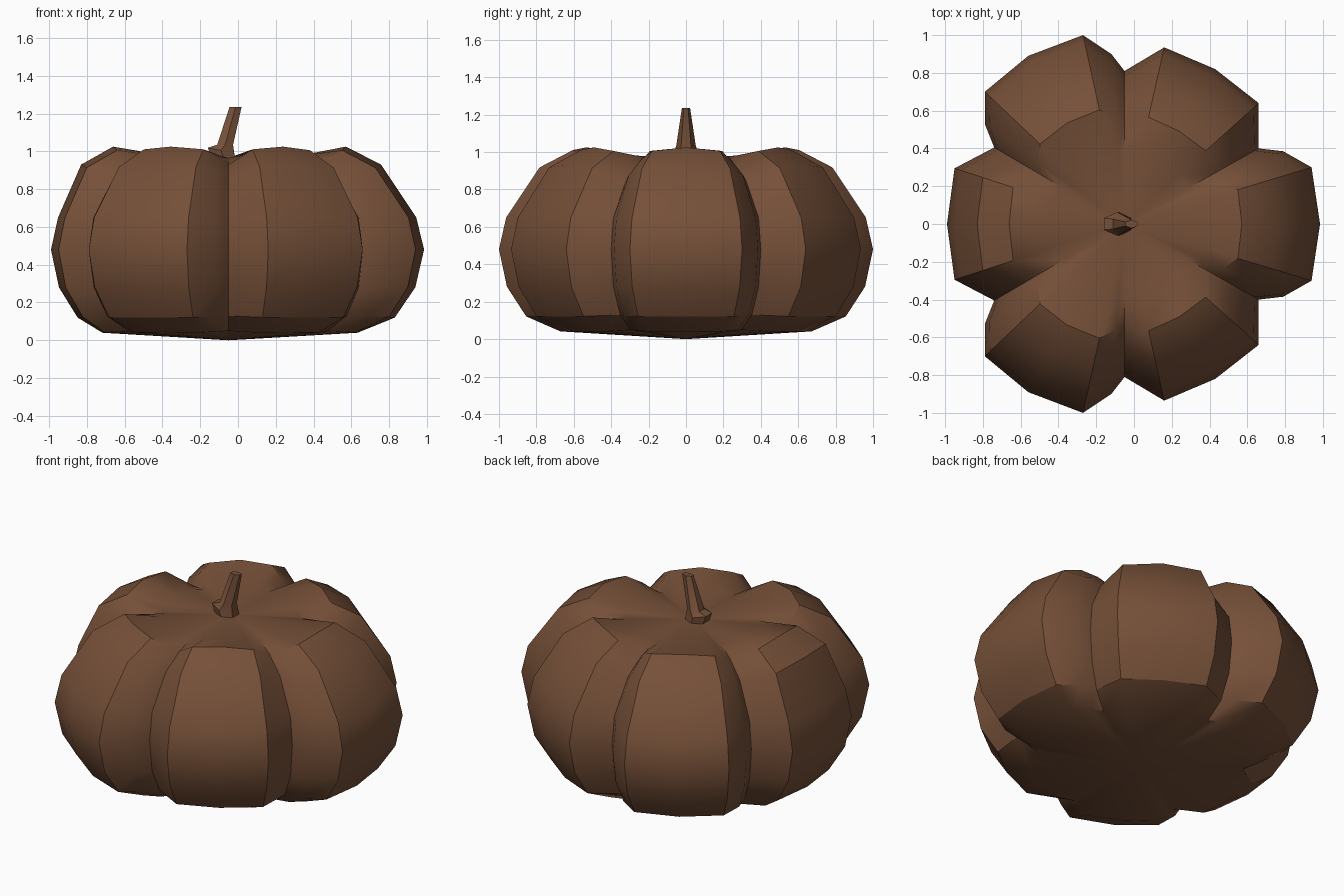
import bpy, bmesh, math

if "Cube" in bpy.data.objects:
    bpy.data.objects.remove(bpy.data.objects["Cube"])

def material(name, rgb):
    m = bpy.data.materials.new(name)
    m.diffuse_color = (*rgb, 1)
    m.use_nodes = True
    m.node_tree.nodes["Principled BSDF"].inputs["Base Color"].default_value = m.diffuse_color
    return m

BROWN = material("pumpkin brown", (0.18, 0.08, 0.04))
CX = -0.05  # all grooves meet on this axis

def loft(name, rings, bottom, top, angle):
    """Skin closed rings of points and close the ends with fans."""
    bm = bmesh.new()
    vr = [[bm.verts.new(p) for p in r] for r in rings]
    n = len(vr[0])
    for a, b in zip(vr, vr[1:]):
        for i in range(n):
            j = (i + 1) % n
            bm.faces.new((a[i], a[j], b[j], b[i]))
    lo, hi = bm.verts.new(bottom), bm.verts.new(top)
    for i in range(n):
        j = (i + 1) % n
        bm.faces.new((vr[0][j], vr[0][i], lo))
        bm.faces.new((vr[-1][i], vr[-1][j], hi))
    bmesh.ops.recalc_face_normals(bm, faces=bm.faces)
    me = bpy.data.meshes.new(name)
    bm.to_mesh(me)
    bm.free()
    me.materials.append(BROWN)
    ob = bpy.data.objects.new(name, me)
    bpy.context.collection.objects.link(ob)
    bpy.context.view_layer.objects.active = ob
    ob.select_set(True)
    bpy.ops.object.shade_smooth_by_angle(angle=math.radians(angle))
    ob.select_set(False)

# Widest outline, +y half: x, y, how much the point follows the groove (0..1)
half = [(0.985, 0, 0), (0.94, 0.30, 0.2), (0.79, 0.385, 0.65), (0.66, 0.40, 1),
        (0.66, 0.64, 0.2), (0.43, 0.82, 0), (0.16, 0.935, 0.15), (-0.05, 0.81, 1),
        (-0.12, 0.90, 0.6), (-0.27, 1.0, 0.15), (-0.56, 0.89, 0), (-0.79, 0.70, 0.15),
        (-0.79, 0.53, 0.6), (-0.74, 0.405, 1), (-0.95, 0.295, 0.2), (-0.99, 0, 0)]
outline = half + [(x, -y, g) for x, y, g in half[-2:0:-1]]

# Profiles from bottom to top: scale of the outline, height
lobe = [(0.66, 0.04), (0.85, 0.12), (0.955, 0.28), (1, 0.48),
        (0.96, 0.65), (0.78, 0.93), (0.60, 1.025), (0.40, 0.985)]
groove = [(0.74, 0.05), (0.88, 0.13), (0.97, 0.28), (1, 0.48),
          (0.97, 0.65), (0.80, 0.85), (0.63, 0.93), (0.47, 0.965)]

# Pumpkin body
rings = []
for k, ((ls, lz), (gs, gz)) in enumerate(zip(lobe, groove)):
    ring = []
    for x, y, g in outline:
        s = ls + (gs - ls) * g
        if x < -0.9 and k in (0, 5, 6):  # left lobe stays fuller at its ends
            s += 0.05
        ring.append((CX + (x - CX) * s, y * s, lz + (gz - lz) * g))
    rings.append(ring)
loft("pumpkin_body", rings, (CX, 0, 0), (CX, 0, 0.965), 30)

# Leaning six-sided stem: centre x, z, x radius, y radius, tilt
stem = [(-0.07, 0.94, 0.06, 0.062, 0), (-0.09, 1.005, 0.07, 0.062, -0.2),
        (-0.068, 1.035, 0.042, 0.052, 0), (-0.013, 1.235, 0.032, 0.022, 0)]
rings = []
for cx, z, rx, ry, tilt in stem:
    ring = []
    for i in range(6):
        a = math.tau * i / 6 + math.pi / 6
        dx = rx * math.cos(a) / math.cos(math.pi / 6)
        ring.append((cx + dx, ry * math.sin(a), z + dx * tilt))
    rings.append(ring)
loft("stem", rings, (-0.07, 0, 0.94), (-0.013, 0, 1.235), 30)
